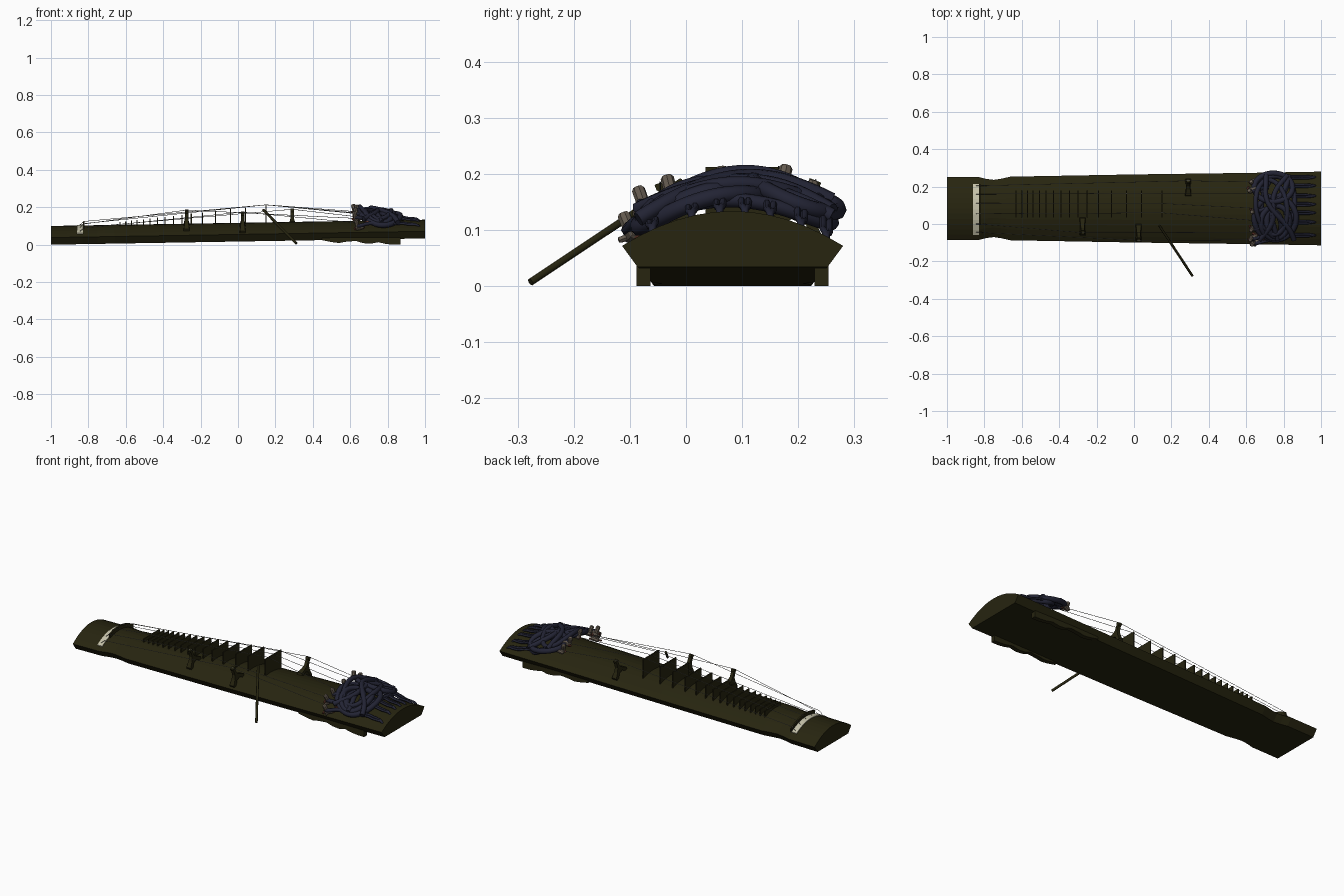
import bpy, bmesh, math, random
from mathutils import Vector, Matrix

if "Cube" in bpy.data.objects:
    bpy.data.objects.remove(bpy.data.objects["Cube"])
random.seed(4)

def mat(name, c):
    m = bpy.data.materials.new(name)
    m.diffuse_color = (*c, 1)
    m.use_nodes = True
    m.node_tree.nodes["Principled BSDF"].inputs["Base Color"].default_value = m.diffuse_color
    return m

WOOD = mat("dark olive wood", (0.020, 0.018, 0.005))
NAVY = mat("navy cord", (0.016, 0.017, 0.034))
CREAM = mat("cream bone", (0.56, 0.54, 0.40))
TAUPE = mat("taupe knot", (0.13, 0.105, 0.08))
RED = mat("red brown thread", (0.13, 0.04, 0.025))
GREY = mat("grey string", (0.12, 0.12, 0.11))
CY = 0.083

def add(name, verts, faces, material):
    me = bpy.data.meshes.new(name)
    me.from_pydata([tuple(v) for v in verts], [], faces)
    bm = bmesh.new()
    bm.from_mesh(me)
    bmesh.ops.recalc_face_normals(bm, faces=bm.faces)
    bm.to_mesh(me)
    bm.free()
    ob = bpy.data.objects.new(name, me)
    bpy.context.collection.objects.link(ob)
    me.materials.append(material)
    return ob

def loft(name, rings, material):
    n = len(rings[0])
    verts = [v for r in rings for v in r]
    faces = [(i*n+j, i*n+(j+1) % n, (i+1)*n+(j+1) % n, (i+1)*n+j)
             for i in range(len(rings)-1) for j in range(n)]
    faces += [tuple(range(n)), tuple(range(len(verts)-n, len(verts)))]
    return add(name, verts, faces, material)

def tube(name, pts, r, material, closed=False, smooth=True, sides=1):
    cu = bpy.data.curves.new(name, 'CURVE')
    cu.dimensions = '3D'
    cu.bevel_depth, cu.bevel_resolution, cu.resolution_u = r, sides, 4
    cu.use_fill_caps = True
    sp = cu.splines.new('NURBS' if smooth else 'POLY')
    sp.points.add(len(pts)-1)
    for p, q in zip(sp.points, pts):
        p.co = (*q, 1)
    if smooth:
        sp.order_u = 4 if len(pts) > 3 else 3
        sp.use_endpoint_u = not closed
    sp.use_cyclic_u = closed
    cu.materials.append(material)
    ob = bpy.data.objects.new(name, cu)
    bpy.context.collection.objects.link(ob)
    return ob

# Body: tilted, arched board with a waist near the left end
STATIONS = [(-1, .168), (-.83, .168), (-.79, .158), (-.75, .153), (-.71, .159),
            (-.66, .170), (0, .182), (.6, .19), (1, .197)]

def half(x):
    for (a, wa), (b, wb) in zip(STATIONS, STATIONS[1:]):
        if x <= b:
            return wa + (wb-wa)*(x-a)/(b-a)
    return STATIONS[-1][1]

def base(x):
    return 0.0335*(x+1)/2

def top(x, y):
    u = (y-CY)/half(x)
    return base(x) + 0.038 + 0.062*(1-u*u)

rings = []
for x, w in STATIONS:
    ys = [CY + w*(-1 + 2*k/12) for k in range(13)]
    r = [(x, y, top(x, y)) for y in ys]
    r += [(x, CY+w-.028, base(x)), (x, CY-w+.028, base(x))]
    rings.append(r)
loft("soundboard_body", rings, WOOD)

# Wavy side feet under the right end
wave = [(.45, .024), (.5, .014), (.54, .009), (.58, .016), (.63, .02), (.67, .008),
        (.71, .005), (.75, .013), (.79, .004), (.83, 0), (.87, 0)]
for nm, y0 in (("front_foot", CY-.171), ("back_foot", CY+.146)):
    loft(nm, [[(x, y, z), (x, y, base(x)+.012), (x, y+.025, base(x)+.012), (x, y+.025, z)]
              for x, z in wave for y in (y0,)], WOOD)

def arch_bar(name, x0, x1, y0, y1, h, material, n=10):
    rings = []
    for k in range(n+1):
        y = y0 + (y1-y0)*k/n
        rings.append([(x0, y, top(x0, y)-.01), (x0, y, top(x0, y)+h),
                      (x1, y, top(x1, y)+h), (x1, y, top(x1, y)-.01)])
    return loft(name, rings, material)

# Cream nut and the dark fin behind it
arch_bar("cream_nut", -.86, -.828, -.06, .215, .004, CREAM)
arch_bar("nut_fin", -.828, -.82, .0, .215, .022, WOOD)

# Tall frets, rising to the right
fret_x = [-.63, -.6, -.57, -.54, -.505, -.47, -.43, -.39, -.345, -.3, -.25, -.19, -.12, -.04, .04, .15]
for i, x in enumerate(fret_x):
    t = (x+.63)/.78
    zt = .121 + .091*t
    loft(f"fret_{i+1}", [[(x+d, .035, .085), (x+d, .18, .085), (x+d, .18, zt), (x+d, .035, zt)]
                         for d in (-.003, .003)], WOOD)

# Movable forked bridges
side = [(.011, .096), (.011, .086), (.007, .08), (.010, .05), (.024, .03), (.049, .008),
        (.047, -.008), (.032, -.005), (.014, .016)]
prof = side + [(-a, b) for a, b in reversed(side)]
BRIDGES = [(-.275, -.012), (.025, -.045), (.29, .195)]
tips = []
for i, (x, y) in enumerate(BRIDGES):
    ang = math.atan2(top(x, y+.01)-top(x, y-.01), .02)
    M = Matrix.Translation((x, y, top(x, y))) @ Matrix.Rotation(ang, 4, 'X')
    loft(f"movable_bridge_{i+1}", [[M @ Vector((d*(.7+.5*max(0, 1-b/.04)), a, b)) for a, b in prof]
                                   for d in (-.013, .013)], WOOD)
    tips.append(M @ Vector((0, 0, .097)))

# Plectrum stick leaning on the front edge
tube("plectrum_stick", [(.135, -.008, .186), (.312, -.277, .007)], .0068, WOOD, smooth=False, sides=2)

# Coil height: draped arch over the board
def drape(x, y, o=0):
    return .181 - 1.75*(y-.1)**2 - .12*(x-.7) + o

# Strings: three over the frets, three over the bridges
ends = [-.085, -.045, .02, .085, .165, .225]
starts = [-.045, .0, .055, .11, .16, .205]
mids = [tips[1], tips[0], (.15, .06, .213), (.15, .11, .213), (.15, .165, .213), tips[2]]
for i in range(6):
    s, e = starts[i], ends[i]
    tube(f"string_{i+1}", [(-.845, s, top(-.845, s)+.005), (-.824, s, top(-.824, s)+.023),
                           mids[i], (.63, e, drape(.63, e)-.012)], .0014, GREY, smooth=False, sides=0)

# Big navy rope coils
def coil(name, cx, cy, rx, ry, r, o, rot=0, wob=.007):
    pts = []
    for k in range(16):
        a = 2*math.pi*k/16
        dx, dy = rx*math.cos(a), ry*math.sin(a)
        x = cx + dx*math.cos(rot) - dy*math.sin(rot)
        y = cy + dx*math.sin(rot) + dy*math.cos(rot)
        pts.append((x, y, drape(x, y, o + wob*math.sin(2*a+cx*9+cy*20))))
    tube(name, pts, r, NAVY, True, sides=2)

coil("rope_coil_1", .745, .195, .105, .078, .015, .006)
coil("rope_coil_2", .75, .2, .068, .056, .014, -.004, .3)
coil("rope_coil_3", .755, .03, .115, .118, .015, -.003)
coil("rope_coil_4", .755, .01, .078, .09, .015, .004, -.2)
coil("rope_coil_5", .75, .0, .04, .07, .017, -.004, .2)
coil("rope_coil_6", .735, .09, .085, .15, .013, .012, .15)
coil("rope_coil_7", .77, .1, .09, .165, .013, -.01, -.1)

# Twisted strands crossing the whole coil
for i, (xa, xb, o) in enumerate([(.67, .82, .012), (.83, .68, .017), (.74, .80, .004)]):
    pts = []
    for k in range(10):
        t = k/9
        y = -.085 + .345*t
        x = xa + (xb-xa)*t + .03*math.sin(t*6.3+i)
        pts.append((x, y, drape(x, y, o)))
    tube(f"rope_strand_{i+1}", pts, .014, NAVY, sides=2)

# Paired tail cords anchored to the board
for i, y in enumerate([-.06, .01, .06, .105, .15, .205, .25]):
    for j, d in enumerate((-.006, .006)):
        yy = y + d
        tube(f"tail_cord_{i+1}_{j+1}",
             [(.80, yy, drape(.80, yy, -.005)), (.85, yy, drape(.85, yy, -.008)), (.875, yy, top(.875, yy)+.022),
              (.9, yy, top(.9, yy)+.012), (.94, yy, top(.94, yy)+.01), (.962, y, top(.96, y)+.007), (.97, y, top(.97, y)-.006)],
             .0062, NAVY)

# Taupe knots where strings meet the ropes
KNOTS = [(.635, -.105, .112), (.625, -.08, .158), (.63, -.03, .178), (.635, .065, .193),
         (.62, .175, .196), (.63, .222, .168)]

def drum(name, c, axis, r, h, material, n=8):
    q = Vector(axis).to_track_quat('Z', 'Y')
    loft(name, [[Vector(c) + q @ Vector((r*s*math.cos(2*math.pi*k/n), r*s*math.sin(2*math.pi*k/n), z))
                 for k in range(n)] for s, z in ((.7, -h), (1, -.75*h), (1, .75*h), (.7, h))], material)

for i, (x, y, z) in enumerate(KNOTS):
    n = Vector((-.25, (y-.08)*2.2, 1))
    drum(f"knot_{i+1}", (x, y, z), n, .012, .02, TAUPE)
    drum(f"knot_base_{i+1}", (x+.015, y+.01, z-.02), (1, .3, .3), .013, .022, TAUPE)
    tube(f"knot_rope_{i+1}", [(x, y, z-.012), (x+.03, y, z-.012), (x+.06, y+.02, drape(x+.06, y+.02)),
                              (x+.1, y+.02, drape(x+.1, y+.02, -.005))], .011, NAVY)
    # Red brown and taupe thread wraps
    for j in range(3):
        c = (x-.01+.022*j, y+random.uniform(-.012, .022), z-.024+random.uniform(-.004, .006))
        drum(f"thread_wrap_{i+1}_{j+1}", c, (random.uniform(-1, 1), 1, .4), .006, .009, RED if j != 1 else TAUPE, 6)

# Loose beads at the front corner
for j in range(8):
    x, y = random.uniform(.62, .73), random.uniform(-.095, -.03)
    drum(f"corner_thread_{j+1}", (x, y, drape(x, y, -.008)), (1, random.uniform(-1, 1), .3),
         .0075, .012, RED if j % 2 else TAUPE, 6)
